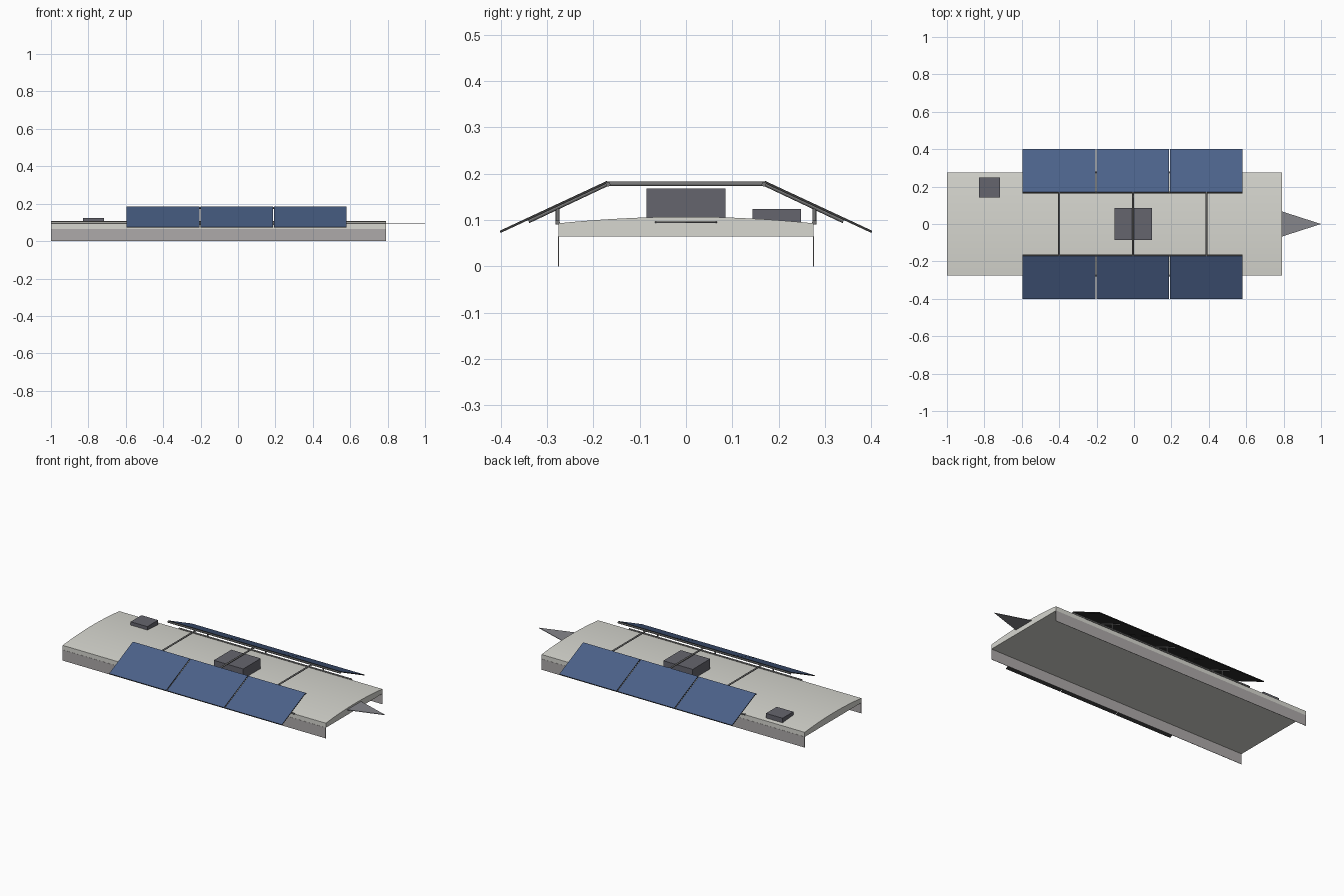
import bpy, bmesh, math
from mathutils import Vector

if "Cube" in bpy.data.objects:
    bpy.data.objects.remove(bpy.data.objects["Cube"])


def material(name, rgb):
    m = bpy.data.materials.new(name)
    m.diffuse_color = (*rgb, 1)
    m.use_nodes = True
    m.node_tree.nodes["Principled BSDF"].inputs["Base Color"].default_value = m.diffuse_color
    return m


ROOF = material("off_white", (0.68, 0.68, 0.63))
BLUE = material("panel_blue", (0.07, 0.12, 0.25))
DARK = material("dark_grey", (0.13, 0.13, 0.155))
TUBE = material("tube_grey", (0.18, 0.18, 0.18))
FRAME = material("frame_black", (0.04, 0.04, 0.04))


def make(name, verts, faces, mat=None):
    me = bpy.data.meshes.new(name)
    me.from_pydata(verts, [], faces)
    bm = bmesh.new()
    bm.from_mesh(me)
    bmesh.ops.recalc_face_normals(bm, faces=bm.faces)
    bm.to_mesh(me)
    bm.free()
    ob = bpy.data.objects.new(name, me)
    bpy.context.collection.objects.link(ob)
    if mat:
        me.materials.append(mat)
    return ob


def extrude_x(name, profile, x0, x1, mat=None):
    # closed (y, z) profile swept along x
    n = len(profile)
    verts = [(x, y, z) for x in (x0, x1) for y, z in profile]
    faces = [(i, (i + 1) % n, n + (i + 1) % n, n + i) for i in range(n)]
    faces += [tuple(range(n)), tuple(range(n, 2 * n))]
    return make(name, verts, faces, mat)


def box(name, x0, x1, y0, y1, z0, z1, mat=None):
    return extrude_x(name, [(y0, z0), (y1, z0), (y1, z1), (y0, z1)], x0, x1, mat)


def tube(name, points, r=0.005):
    cu = bpy.data.curves.new(name, 'CURVE')
    cu.dimensions = '3D'
    cu.bevel_depth = r
    cu.bevel_resolution = 2
    cu.use_fill_caps = True
    sp = cu.splines.new('POLY')
    sp.points.add(len(points) - 1)
    for p, co in zip(sp.points, points):
        p.co = (*co, 1)
    cu.materials.append(TUBE)
    ob = bpy.data.objects.new(name, cu)
    bpy.context.collection.objects.link(ob)
    return ob


# Arched roof deck with flat underside
W = 0.275
arc = []
for i in range(17):
    t = 1 - i / 8
    arc.append((W * t, 0.107 - 0.014 * t * t))
roof = extrude_x("roof_deck", [(-W, 0.065), (W, 0.065)] + arc, -1, 0.79, ROOF)
bpy.context.view_layer.objects.active = roof
roof.select_set(True)
bpy.ops.object.shade_smooth_by_angle()
roof.select_set(False)

# Equipment boxes and pointed drawbar
box("centre_unit", -0.105, 0.095, -0.085, 0.085, 0.1, 0.168, DARK)
box("small_vent", -0.83, -0.717, 0.143, 0.248, 0.092, 0.124, DARK)
tri = [(0.785, -0.069), (1.0, 0), (0.785, 0.069)]
make("drawbar", [(x, y, z) for z in (0.0935, 0.0965) for x, y in tri],
     [(0, 1, 2), (3, 4, 5), (0, 1, 4, 3), (1, 2, 5, 4), (2, 0, 3, 5)],
     material("drawbar_grey", (0.24, 0.24, 0.26)))

# Skirts, rails and tilted panels on both sides
SKIRT = material("skirt_grey", (0.42, 0.4, 0.4))
BEAMS = (-0.4, -0.005, 0.387)
for s, side in ((-1, "front"), (1, "back")):
    box(f"{side}_skirt", -1, 0.79, s * 0.276, s * 0.274, 0, 0.066, SKIRT)
    tube(f"{side}_upper_rail", [(-0.595, s * 0.168, 0.177), (0.58, s * 0.168, 0.177)])
    tube(f"{side}_lower_rail", [(-0.595, s * 0.277, 0.095), (0.58, s * 0.277, 0.095)])
    a, b = Vector((s * 0.17, 0.182)), Vector((s * 0.401, 0.0745))
    n = Vector((s * 0.42, 0.907)) * 0.0025
    for k in range(3):
        x0 = -0.595 + k * 0.3935
        panel = extrude_x(f"{side}_panel_{k + 1}", [a + n, b + n, b - n, a - n],
                          x0, x0 + 0.388, BLUE)
        panel.data.materials.append(FRAME)
        for f in panel.data.polygons:
            f.material_index = 0 if f.normal.z > 0.8 else 1
        x = BEAMS[k]
        tube(f"{side}_post_{k + 1}", [(x, s * 0.277, 0.09), (x, s * 0.277, 0.126)], 0.004)

# Bent cross beams under the panels
for k, x in enumerate(BEAMS):
    tube(f"cross_beam_{k + 1}", [(x, -0.34, 0.098), (x, -0.17, 0.178),
                                 (x, 0.17, 0.178), (x, 0.34, 0.098)])
